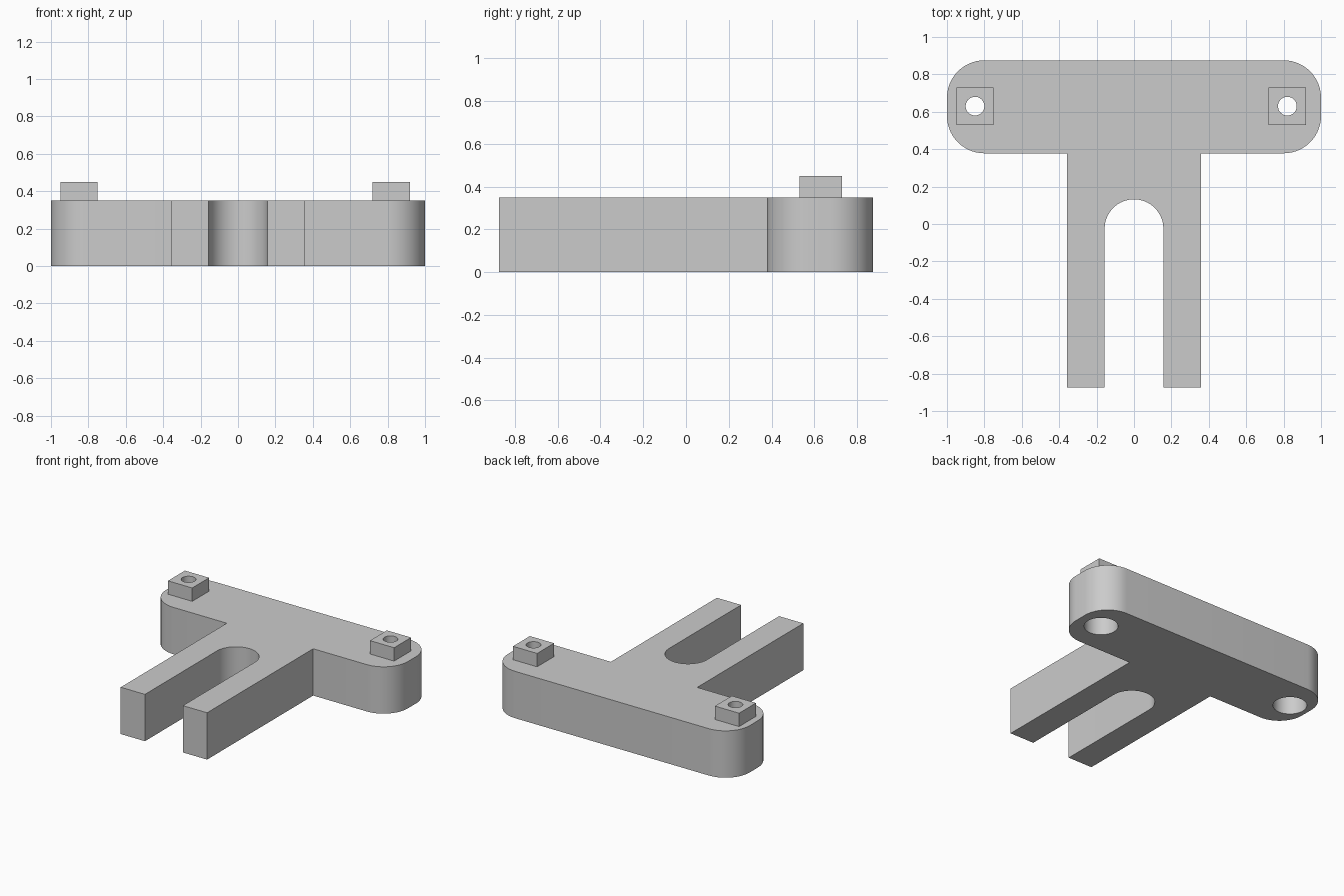
import bpy
import bmesh
from math import cos, sin, pi, radians
from mathutils import Matrix

if "Cube" in bpy.data.objects:
    bpy.data.objects.remove(bpy.data.objects["Cube"], do_unlink=True)

# Overall dimensions
THICK, POST_TOP = 0.35, 0.45
FRONT, BACK, BAR_FRONT = -0.875, 0.875, 0.378
LEG_OUT, SLOT_R, SLOT_Y = 0.357, 0.157, -0.025
CORNER = 0.2
HOLES = [(-0.85, 0.63), (0.82, 0.63)]

grey = bpy.data.materials.new("light grey")
grey.use_nodes = True
colour = (0.6, 0.6, 0.6, 1)
grey.diffuse_color = colour
grey.node_tree.nodes["Principled BSDF"].inputs["Base Color"].default_value = colour


def finish(name, bm):
    mesh = bpy.data.meshes.new(name)
    bmesh.ops.recalc_face_normals(bm, faces=bm.faces)
    bm.to_mesh(mesh)
    bm.free()
    mesh.materials.append(grey)
    obj = bpy.data.objects.new(name, mesh)
    bpy.context.collection.objects.link(obj)
    return obj


def arc(cx, cy, r, start, end, steps):
    angles = [radians(start + (end - start) * i / steps) for i in range(steps + 1)]
    return [(cx + r * cos(a), cy + r * sin(a)) for a in angles]


def cylinder(name, x, y, z0, z1, r):
    bm = bmesh.new()
    bmesh.ops.create_cone(bm, cap_ends=True, segments=48, radius1=r, radius2=r,
                          depth=z1 - z0,
                          matrix=Matrix.Translation((x, y, (z0 + z1) / 2)))
    return finish(name, bm)


def box(name, x, y, z0, z1, side):
    bm = bmesh.new()
    place = Matrix.Translation((x, y, (z0 + z1) / 2))
    bmesh.ops.create_cube(bm, size=1, matrix=place @ Matrix.Diagonal((side, side, z1 - z0, 1)))
    return finish(name, bm)


def combine(target, tool, operation):
    tool.hide_render = True
    mod = target.modifiers.new(operation.lower(), "BOOLEAN")
    mod.operation, mod.solver, mod.object = operation, "EXACT", tool
    bpy.context.view_layer.objects.active = target
    bpy.ops.object.modifier_apply(modifier=mod.name)
    bpy.data.objects.remove(tool, do_unlink=True)


# Right half of the T-shaped outline, from slot top to back edge
half = arc(0, SLOT_Y, SLOT_R, 90, 0, 16)
half += [(SLOT_R, FRONT), (LEG_OUT, FRONT), (LEG_OUT, BAR_FRONT)]
half += arc(1 - CORNER, BAR_FRONT + CORNER, CORNER, -90, 0, 14)
half += arc(1 - CORNER, BACK - CORNER, CORNER, 0, 90, 14)
outline = half + [(-x, y) for x, y in reversed(half[1:])]

# Forked body
bm = bmesh.new()
base = bm.faces.new([bm.verts.new((x, y, 0)) for x, y in outline])
ext = bmesh.ops.extrude_face_region(bm, geom=[base], use_keep_orig=True)
top = [v for v in ext["geom"] if isinstance(v, bmesh.types.BMVert)]
bmesh.ops.translate(bm, vec=(0, 0, THICK), verts=top)
body = finish("forked_bracket", bm)

# Square posts with narrow through holes and wide bores underneath
for x, y in HOLES:
    combine(body, box("post", x, y, THICK - 0.05, POST_TOP, 0.2), "UNION")
    combine(body, cylinder("through_hole", x, y, -0.1, 0.6, 0.05), "DIFFERENCE")
    combine(body, cylinder("bore", x, y, -0.1, 0.25, 0.115), "DIFFERENCE")

bpy.ops.object.select_all(action="DESELECT")
body.select_set(True)
bpy.context.view_layer.objects.active = body
bpy.ops.object.shade_smooth_by_angle(angle=radians(30))
